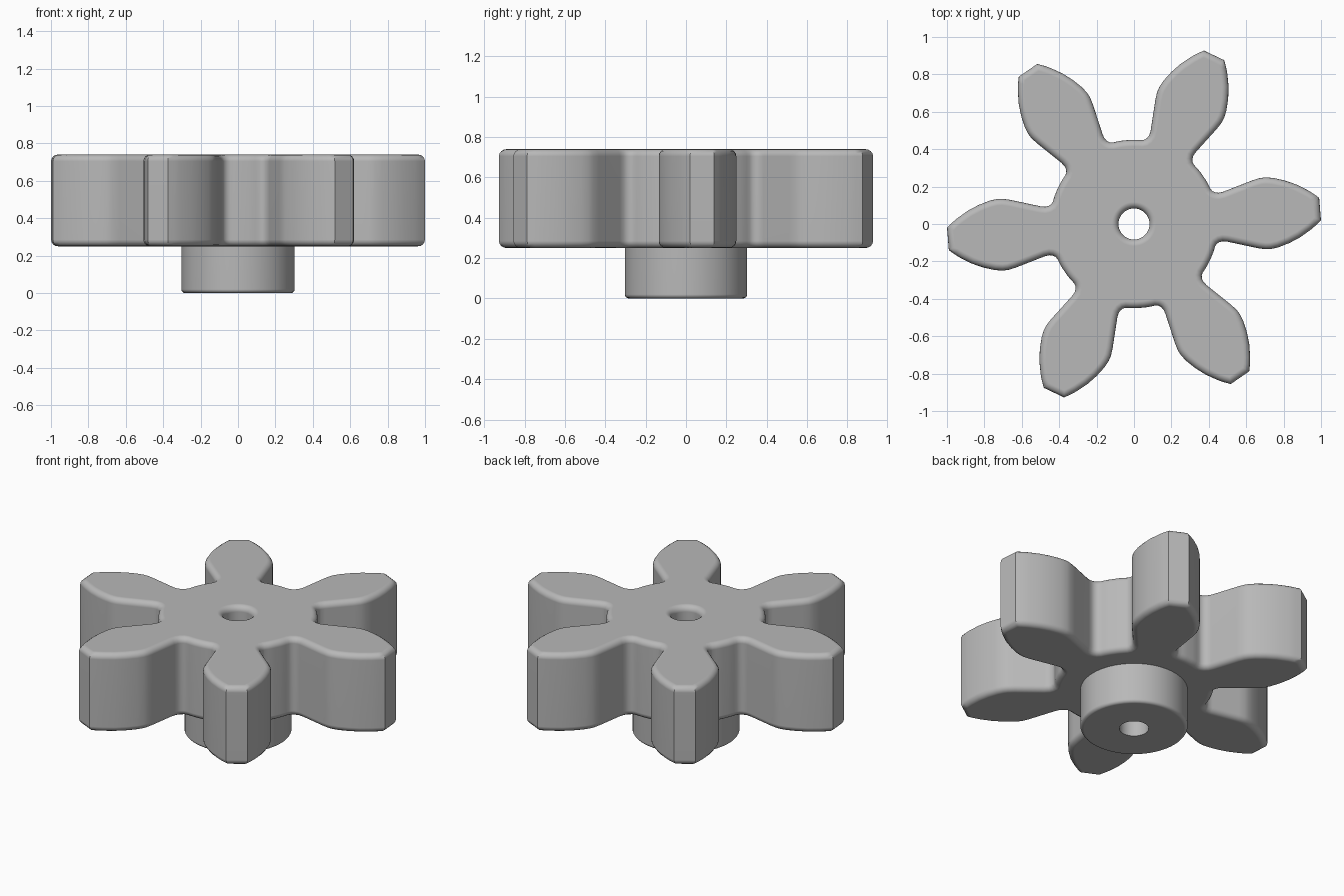
import bpy
import bmesh
from math import pi, sin, cos, radians
from mathutils import Matrix, Vector

cube = bpy.data.objects.get("Cube")
if cube:
    bpy.data.objects.remove(cube)

grey = bpy.data.materials.new("plain_grey")
grey.use_nodes = True
colour = (0.48, 0.48, 0.48, 1)
grey.diffuse_color = colour
grey.node_tree.nodes["Principled BSDF"].inputs["Base Color"].default_value = colour

TEETH = 6
TURN = radians(4.6)
BOTTOM, TOP = 0.25, 0.74
BORE, ROUND = 0.083, 0.035


def make_object(name, bm):
    bmesh.ops.recalc_face_normals(bm, faces=bm.faces)
    mesh = bpy.data.meshes.new(name)
    bm.to_mesh(mesh)
    bm.free()
    mesh.materials.append(grey)
    obj = bpy.data.objects.new(name, mesh)
    bpy.context.collection.objects.link(obj)
    return obj


def lathe(name, profile, steps=64):
    """Spin (radius, height) points around the z axis."""
    bm = bmesh.new()
    verts = [bm.verts.new((r, 0, z)) for r, z in profile]
    edges = [bm.edges.new(pair) for pair in zip(verts, verts[1:])]
    bmesh.ops.spin(bm, geom=verts + edges, cent=(0, 0, 0), axis=(0, 0, 1),
                   angle=2 * pi, steps=steps)
    bmesh.ops.remove_doubles(bm, verts=bm.verts, dist=1e-5)
    return make_object(name, bm)


def arc(cx, cz, r, start, end, n=5):
    angles = [radians(start + (end - start) * i / n) for i in range(n + 1)]
    return [(cx + r * cos(a), cz + r * sin(a)) for a in angles]


def activate(obj):
    bpy.ops.object.select_all(action="DESELECT")
    obj.select_set(True)
    bpy.context.view_layer.objects.active = obj


# Half a tooth along +x: tip, curved flank, straight neck, root fillet, root arc
half = [(0.998, 0.06), (0.97, 0.084), (0.94, 0.106), (0.88, 0.142), (0.82, 0.168),
        (0.76, 0.186), (0.72, 0.192), (0.69, 0.191), (0.65, 0.182), (0.49, 0.134),
        (0.465, 0.130), (0.448, 0.133), (0.433, 0.141), (0.423, 0.154)]
half += arc(0, 0, 0.45, 22.5, 27.5, 2)
tooth = [(x, -y) for x, y in reversed(half)] + half

# Gear body: repeated tooth outline, extruded, with rounded rims
bm = bmesh.new()
ring = []
for k in range(TEETH):
    rot = Matrix.Rotation(TURN + 2 * pi * k / TEETH, 3, "Z")
    ring += [bm.verts.new(rot @ Vector((x, y, BOTTOM))) for x, y in tooth]
base = bm.faces.new(ring)
new = bmesh.ops.extrude_face_region(bm, geom=[base], use_keep_orig=True)
bmesh.ops.translate(bm, vec=(0, 0, TOP - BOTTOM),
                    verts=[g for g in new["geom"] if isinstance(g, bmesh.types.BMVert)])
bmesh.ops.recalc_face_normals(bm, faces=bm.faces)
rims = [e for e in bm.edges if abs(e.verts[0].co.z - e.verts[1].co.z) < 1e-4]
bmesh.ops.bevel(bm, geom=rims, offset=ROUND, segments=4, profile=0.5,
                affect="EDGES", clamp_overlap=False)
gear = make_object("gear_body", bm)

# Bore with a rounded mouth, cut through the gear body
mouth = arc(BORE + ROUND, TOP - ROUND, ROUND, 180, 90)
cutter = lathe("bore_cutter", [(0, 0.1), (BORE, 0.1)] + mouth
               + [(BORE + ROUND, 0.9), (0, 0.9)])
cutter.hide_render = True
activate(gear)
cut = gear.modifiers.new("bore", "BOOLEAN")
cut.operation = "DIFFERENCE"
cut.solver = "EXACT"
cut.object = cutter
bpy.ops.object.modifier_apply(modifier=cut.name)
bpy.data.objects.remove(cutter)

# Hub below the gear
hub = lathe("hub", [(BORE, BOTTOM), (BORE, 0)]
            + arc(0.303 - 0.02, 0.02, 0.02, -90, 0, 4) + [(0.303, BOTTOM)])

# Smooth shading with flat caps
for obj in (gear, hub):
    activate(obj)
    bpy.ops.object.shade_smooth_by_angle(angle=radians(32))
    weighted = obj.modifiers.new("flat_caps", "WEIGHTED_NORMAL")
    weighted.keep_sharp = True
